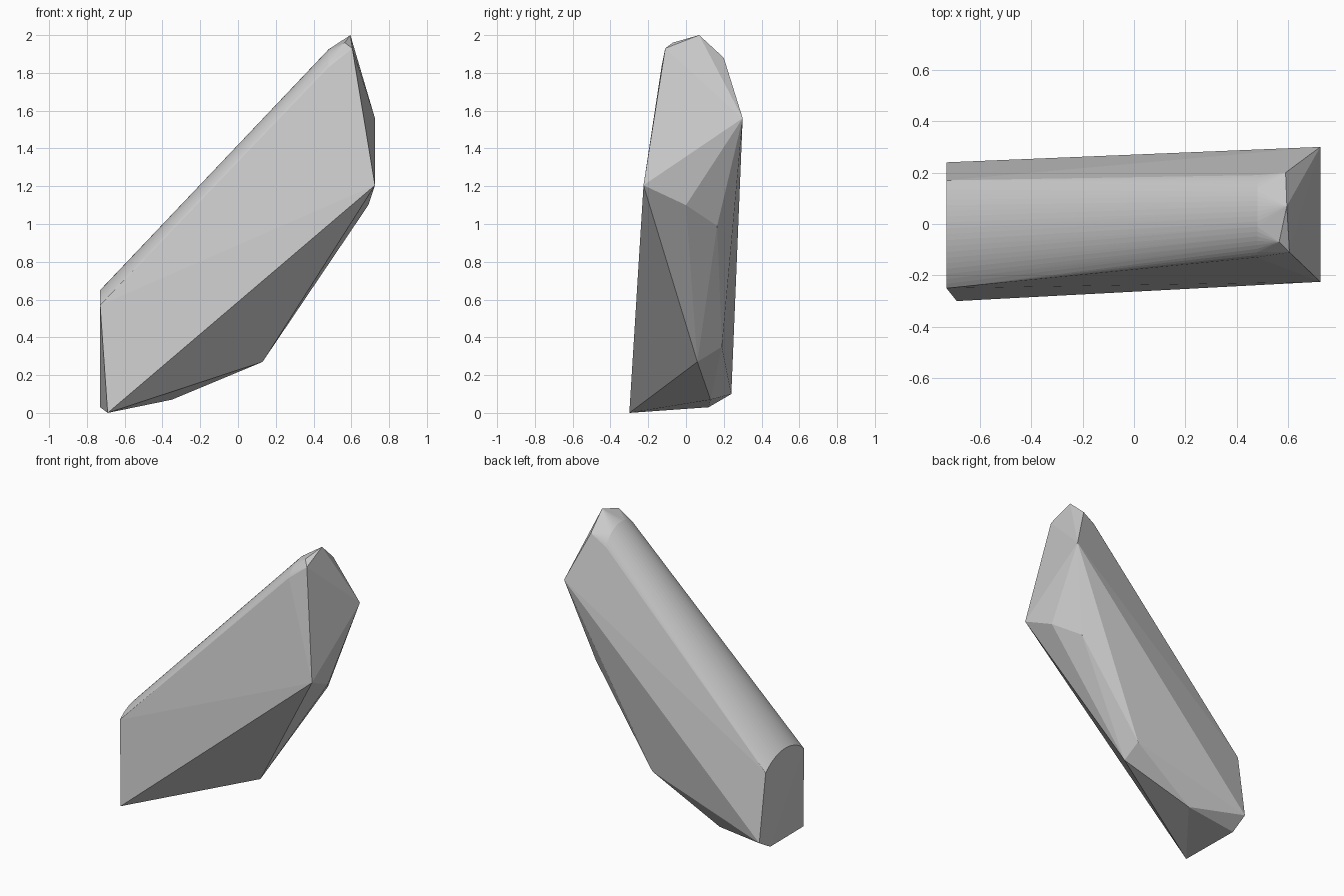
import bpy, bmesh, math

if "Cube" in bpy.data.objects:
    bpy.data.objects.remove(bpy.data.objects["Cube"])


def arc(x, y0, z0, y1, z1, rise, n=20):
    """Circular arc bulging upward between two points at a fixed x."""
    h = (y1 - y0) / 2
    r = (h * h + rise * rise) / (2 * rise)
    half = math.asin(h / r)
    pts = []
    for i in range(n + 1):
        a = half * (2 * i / n - 1)
        y = (y0 + y1) / 2 + r * math.sin(a)
        z = z0 + (z1 - z0) * i / n + r * math.cos(a) - (r - rise)
        pts.append((x, y, z))
    return pts


# Corner points of the chipped shard
corners = [
    (-0.69, -0.30, 0.0), (-0.73, 0.12, 0.03), (-0.73, 0.24, 0.10),   # foot
    (-0.35, 0.13, 0.07), (0.13, 0.06, 0.27), (0.125, 0.19, 0.35),    # underside
    (0.69, 0.0, 1.10), (0.575, 0.165, 0.99),
    (0.725, -0.225, 1.205), (0.725, 0.30, 1.56),                     # right end
    (0.605, -0.11, 1.93), (0.565, -0.07, 1.96),                      # tip
    (0.595, 0.07, 2.0), (0.59, 0.20, 1.88),
]

# Rounded, tapering ridge from the left end to the tip
ridge = arc(-0.73, -0.25, 0.57, 0.17, 0.56, 0.085)
ridge += arc(0.48, -0.13, 1.83, 0.19, 1.81, 0.105)

# Wrap everything in a convex shell
bm = bmesh.new()
for p in corners + ridge:
    bm.verts.new(p)
res = bmesh.ops.convex_hull(bm, input=bm.verts[:])
loose = [v for v in bm.verts if not v.link_faces]
bmesh.ops.delete(bm, geom=loose, context='VERTS')
bmesh.ops.dissolve_limit(bm, angle_limit=math.radians(0.5),
                         verts=bm.verts[:], edges=bm.edges[:])
bmesh.ops.recalc_face_normals(bm, faces=bm.faces[:])
mesh = bpy.data.meshes.new("rock_shard")
bm.to_mesh(mesh)
bm.free()
shard = bpy.data.objects.new("rock_shard", mesh)
bpy.context.collection.objects.link(shard)
